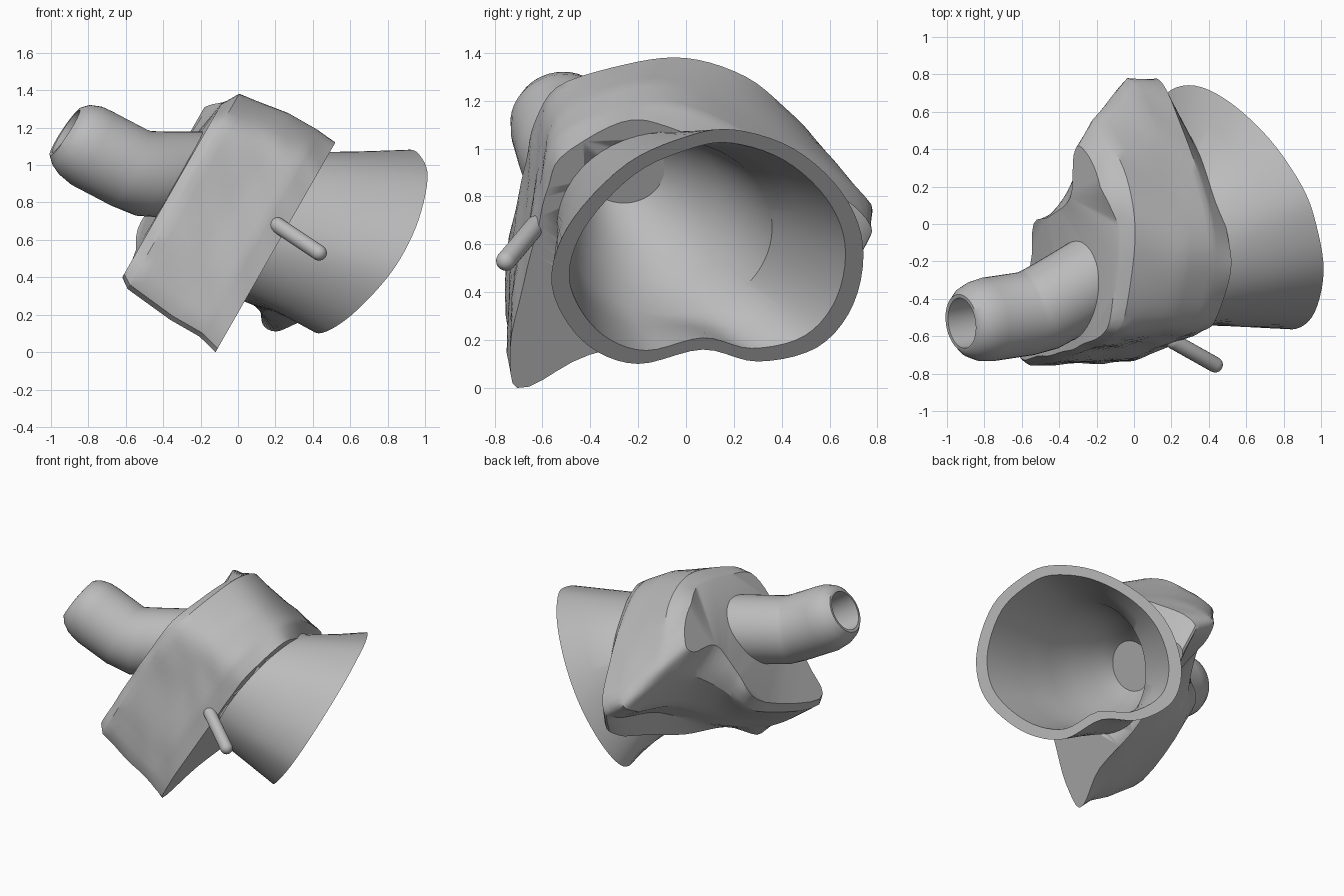
import bpy
import bmesh
import math
from mathutils import Vector

if "Cube" in bpy.data.objects:
    bpy.data.objects.remove(bpy.data.objects["Cube"])

grey = bpy.data.materials.new("plain_grey")
grey.use_nodes = True
colour = (0.5, 0.5, 0.5, 1)
grey.diffuse_color = colour
grey.node_tree.nodes["Principled BSDF"].inputs["Base Color"].default_value = colour

COS, SIN = 0.868, 0.496
STEPS = 5


def tilted(y, v, depth):
    """Point in the tilted frame: v runs up the block, depth along its axis."""
    return Vector((COS * depth + SIN * v, y, COS * v - SIN * depth))


def smooth_loop(points):
    """Closed spline through a coarse outline."""
    pts = [Vector(p) for p in points]
    count = len(pts)
    result = []
    for i in range(count):
        a, b, c, d = (pts[(i + k) % count] for k in (-1, 0, 1, 2))
        for s in range(STEPS):
            t = s / STEPS
            result.append(b + (c - a) * t / 2
                          + (a - b * 2.5 + c * 2 - d / 2) * t ** 2
                          + (b * 3 - a - c * 3 + d) * t ** 3 / 2)
    return result


def loft(name, rings, angle=32):
    """Skin a list of equal rings and cap both ends."""
    bm = bmesh.new()
    rows = [[bm.verts.new(p) for p in ring] for ring in rings]
    count = len(rows[0])
    for low, high in zip(rows, rows[1:]):
        for i in range(count):
            j = (i + 1) % count
            bm.faces.new((low[i], low[j], high[j], high[i]))
    caps = [bm.faces.new(rows[0]), bm.faces.new(rows[-1])]
    bmesh.ops.recalc_face_normals(bm, faces=bm.faces)
    bmesh.ops.triangulate(bm, faces=caps)
    mesh = bpy.data.meshes.new(name)
    bm.to_mesh(mesh)
    bm.free()
    obj = bpy.data.objects.new(name, mesh)
    bpy.context.collection.objects.link(obj)
    mesh.materials.append(grey)
    bpy.ops.object.select_all(action="DESELECT")
    obj.select_set(True)
    bpy.context.view_layer.objects.active = obj
    bpy.ops.object.shade_smooth_by_angle(angle=math.radians(angle))
    return obj


def tube_rings(path, radii, sides=40):
    """Rings around a path, each square to the local direction."""
    pts = [Vector(p) for p in path]
    rings = []
    for i, (p, r) in enumerate(zip(pts, radii)):
        way = (pts[min(i + 1, len(pts) - 1)] - pts[max(i - 1, 0)]).normalized()
        across = way.cross(Vector((0, 0, 1))).normalized()
        up = across.cross(way)
        rings.append([p + r * (across * math.cos(k * math.tau / sides)
                               + up * math.sin(k * math.tau / sides))
                      for k in range(sides)])
    return rings


# Lumpy tilted block, given by three outlines along its axis
right = [(-.7, -.06), (-.73, .2), (-.64, .6), (-.59, .86), (-.52, 1.05), (-.27, 1.22), (-.08, 1.2),
         (.19, 1.05), (.42, .84), (.68, .54), (.6, .42), (.35, .33), (0, .2), (-.4, .1)]
middle = [(-.7, 0), (-.74, .28), (-.69, .6), (-.64, .85), (-.54, 1.06), (-.25, 1.17), (0, 1.2),
          (.25, 1.11), (.45, .92), (.56, .77), (.48, .68), (.3, .58), (.12, .42), (-.1, .18)]
left = [(-.67, .04), (-.7, .3), (-.68, .58), (-.63, .78), (-.56, 1), (-.3, 1.08), (-.1, 1.11),
        (.06, 1.1), (.28, 1), (.41, .85), (.37, .76), (.14, .72), (.04, .48), (-.05, .26)]
bulged = []
for (ya, va), (yb, vb) in zip(right, middle):
    y = (ya + yb) / 2
    bulged.append((y * 1.25 if y > .4 else y, (va + vb) / 2 + (.03 if va > 1 else 0)))

sections = [(-.736, left), (-.68, middle), (-.4, bulged), (-.22, bulged), (-.104, right)]
block_rings = []
for k, ((d0, s0), (d1, s1)) in enumerate(zip(sections, sections[1:])):
    a, b = smooth_loop(s0), smooth_loop(s1)
    for step in range(STEPS + (k == 3)):
        t = step / STEPS
        depth = d0 + (d1 - d0) * t
        ring = []
        for i, (p, q) in enumerate(zip(a, b)):
            ripple = 1 + .01 * math.sin(i * .9 + depth * 9) * math.sin(depth * 14 + i / 3)
            m = p.lerp(q, t)
            # the back of the pipe side swells outwards
            swell = .07 * min(max(m.x * 5 + 1.1 - m.y, 0), 1) if k == 0 else 0
            ring.append(tilted(m.x * ripple, m.y, depth - swell * (1 - t)))
        block_rings.append(ring)
block = loft("lumpy_block", block_rings)

# Flared socket with a dented rim, and a bowl narrowing towards the pipe
mouth = smooth_loop([(.2, 1.08), (.45, 1), (.65, .82), (.74, .6), (.7, .35), (.55, .17), (.3, .11),
                     (.07, .16), (-.2, .1), (-.4, .17), (-.53, .33), (-.56, .5), (-.47, .71),
                     (-.25, .935), (0, 1.05)])
centre = Vector((.09, .59))


def mouth_ring(scale):
    ring = []
    for p in mouth:
        y, z = centre + (p - centre) * scale
        ring.append(Vector((.27 - .47 * y + .67 * z, y, z)))
    return ring


def oval_ring(y, v, wide, tall, depth):
    """Oval square to the block axis, matched point by point to the mouth."""
    ring = []
    for p in mouth:
        angle = math.atan2(p.y - centre.y, p.x - centre.x)
        ring.append(tilted(y + wide * math.cos(angle), v + tall * math.sin(angle), depth))
    return ring


def neck_ring(inset):
    return oval_ring(-.07, .71, .47 - inset, .46 - inset, -.11)


def blend(a, b, t):
    return [p.lerp(q, t) for p, q in zip(a, b)]


def bowl(inset, radius, depth):
    """Rings from the narrow end out to the neck."""
    end, neck = oval_ring(-.26, .7, radius, radius, depth), neck_ring(inset)
    rings = [end]
    for t in (.25, .5, .75):
        push = tilted(0, 0, -.08 * math.sin(t * math.pi))
        rings.append([p + push for p in blend(end, neck, t)])
    return rings + [neck]


outer = bowl(0, .2, -.66) + [blend(neck_ring(0), mouth_ring(1), .5), mouth_ring(1)]
inner = bowl(.04, .17, -.63) + [blend(neck_ring(.04), mouth_ring(.885), .5), mouth_ring(.885)]
loft("flared_socket", outer + inner[::-1])

# Hollow the block where the socket opens into it
cut_rings = bowl(.02, .185, -.645)
cut_rings.append([p + tilted(0, 0, .1) for p in cut_rings[-1]])
cutter = loft("socket_cutter", cut_rings)
cutter.hide_render = True
cutter.hide_viewport = True
hollow = block.modifiers.new("hollow", "BOOLEAN")
hollow.operation = "DIFFERENCE"
hollow.solver = "EXACT"
hollow.object = cutter

# Elbow pipe with a rounded lip and a blind bore
pipe_path = [(-.25, -.31, .95), (-.4, -.4, .95), (-.5, -.455, .955), (-.58, -.48, .985),
             (-.78, -.51, 1.09), (-.84, -.52, 1.13), (-.89, -.525, 1.16), (-.92, -.53, 1.18)]
pipe_radii = [.23, .23, .23, .225, .225, .215, .19, .155]
pipe_rings = tube_rings(pipe_path, pipe_radii)
# slide the root along the pipe until it lies flat inside the block wall
slide = Vector(pipe_path[1]) - Vector(pipe_path[0])
normal = Vector((COS, 0, -SIN))
pipe_rings[0] = [p + slide * ((-.69 - p.dot(normal)) / slide.dot(normal)) for p in pipe_rings[0]]
bore_path = [pipe_path[3], pipe_path[4], pipe_path[-1]]
bore = tube_rings(bore_path, [.135] * 3)[::-1]
loft("elbow_pipe", pipe_rings + bore, 40)

# Small round-ended pin on the front
start, stop = Vector((.18, -.61, .7)), Vector((.465, -.77, .51))
pin_path, pin_radii = [], []
size = .042
axis = (stop - start).normalized()
for tip, sign in ((start, -1), (stop, 1)):
    for k in range(6):
        angle = math.radians(85 - 17 * k if sign < 0 else 17 * k)
        pin_path.append(tip + axis * sign * size * (math.sin(angle) - 1))
        pin_radii.append(size * math.cos(angle))
loft("front_pin", tube_rings(pin_path, pin_radii, 20), 60)
